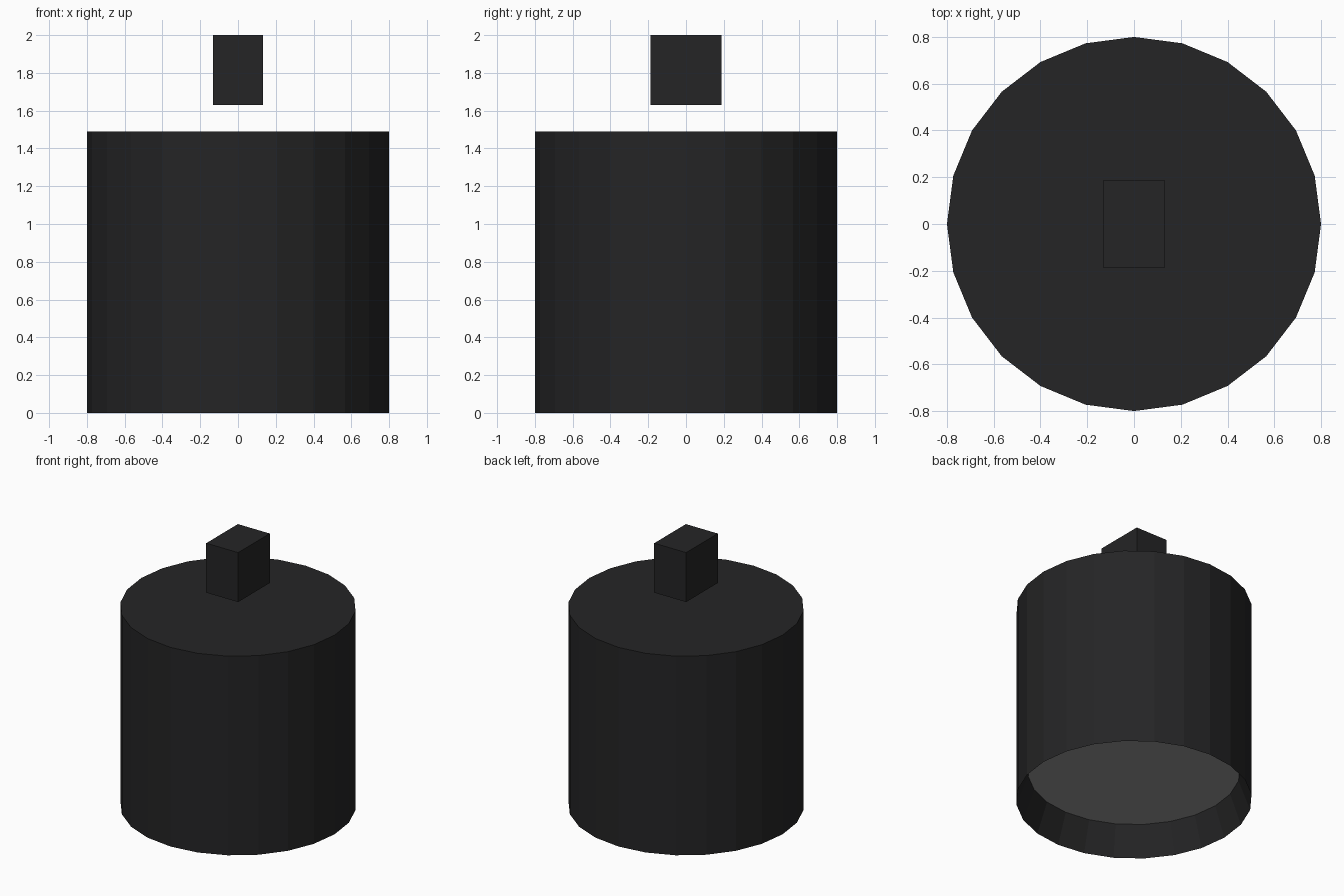
import bpy, bmesh, math

if "Cube" in bpy.data.objects:
    bpy.data.objects.remove(bpy.data.objects["Cube"])

SIDES = 24

def material(name, rgb):
    m = bpy.data.materials.new(name)
    m.diffuse_color = (*rgb, 1)
    m.use_nodes = True
    m.node_tree.nodes["Principled BSDF"].inputs["Base Color"].default_value = m.diffuse_color
    return m

def finish(bm, name, mat):
    bmesh.ops.recalc_face_normals(bm, faces=bm.faces)
    me = bpy.data.meshes.new(name)
    bm.to_mesh(me)
    bm.free()
    me.materials.append(mat)
    ob = bpy.data.objects.new(name, me)
    bpy.context.collection.objects.link(ob)
    return ob

def ring(bm, r, z):
    return [bm.verts.new((r * math.cos(2 * math.pi * i / SIDES),
                          r * math.sin(2 * math.pi * i / SIDES), z))
            for i in range(SIDES)]

dark = material("dark_casing", (0.018, 0.018, 0.019))
pale = material("pale_lens", (0.3, 0.3, 0.3))

# Housing: closed drum whose underside is a tapered recess
bm = bmesh.new()
rings = [ring(bm, r, z) for r, z in ((0.8, 1.49), (0.8, 0.0), (0.72, 0.22))]
for a, b in zip(rings, rings[1:]):
    for i in range(SIDES):
        j = (i + 1) % SIDES
        bm.faces.new((a[i], a[j], b[j], b[i]))
bm.faces.new(rings[0])
lens = bm.faces.new(rings[-1])
lens.material_index = 1
housing = finish(bm, "housing", dark)
# Recessed lens disc
housing.data.materials.append(pale)

# Mounting block floating above the housing
bm = bmesh.new()
bmesh.ops.create_cube(bm, size=1)
bmesh.ops.scale(bm, vec=(0.264, 0.374, 0.37), verts=bm.verts)
bmesh.ops.translate(bm, vec=(0, 0, 1.815), verts=bm.verts)
finish(bm, "mounting_block", dark)
